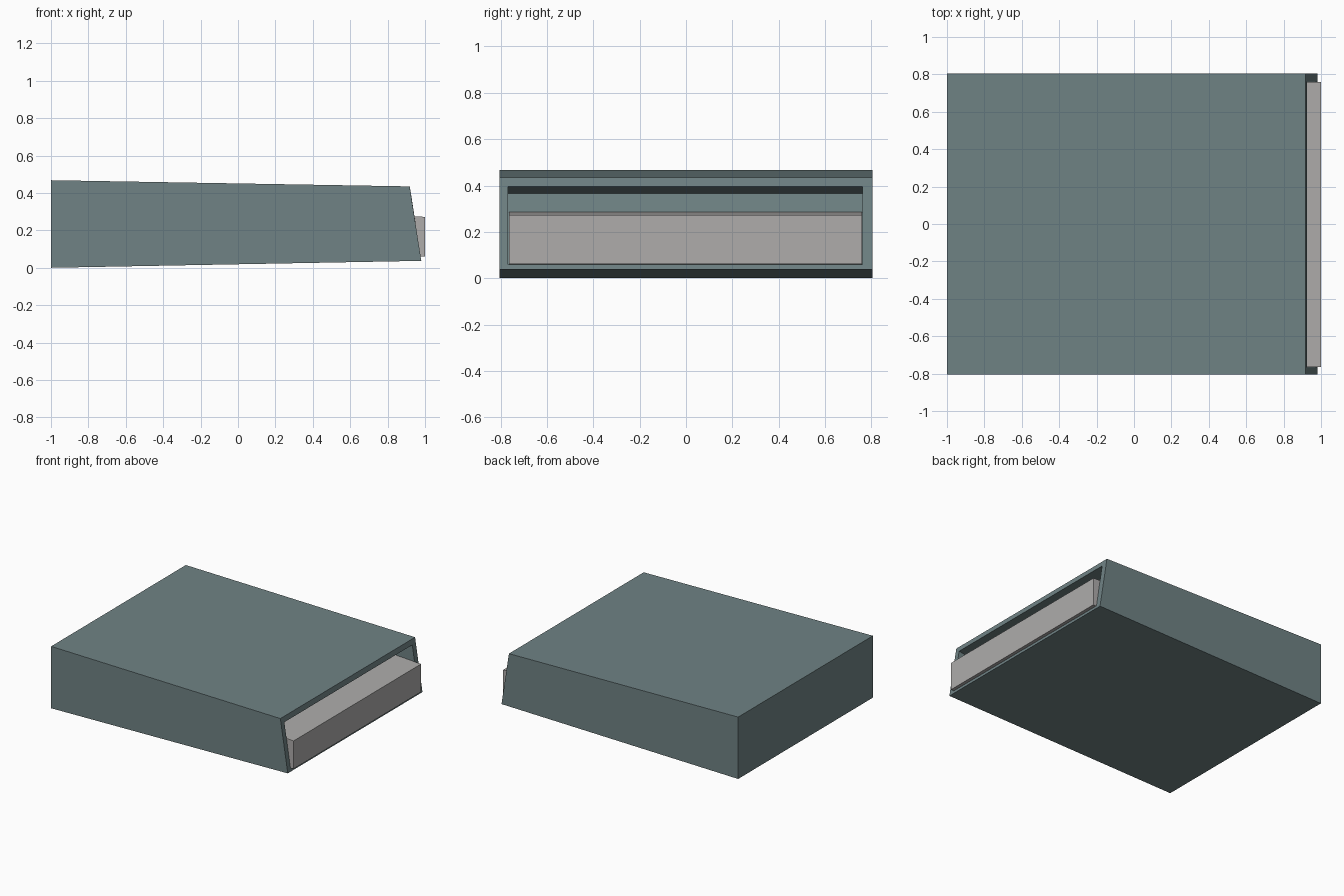
import bpy, bmesh

cube = bpy.data.objects.get("Cube")
if cube:
    bpy.data.objects.remove(cube)


def material(name, rgb):
    m = bpy.data.materials.new(name)
    m.use_nodes = True
    m.diffuse_color = (*rgb, 1)
    m.node_tree.nodes["Principled BSDF"].inputs["Base Color"].default_value = (*rgb, 1)
    return m


def ring(bm, top, bottom, y0, y1):
    """Four corners of a cross-section; top and bottom are (x, z)."""
    return [bm.verts.new((x, y, z)) for (x, z), y in
            ((bottom, y0), (bottom, y1), (top, y1), (top, y0))]


def loft(name, sections, mat):
    """Bridge successive rectangular sections and cap both ends."""
    bm = bmesh.new()
    rings = [ring(bm, *s) for s in sections]
    for a, b in zip(rings, rings[1:]):
        for i in range(4):
            j = (i + 1) % 4
            bm.faces.new((a[i], a[j], b[j], b[i]))
    bm.faces.new(rings[0][::-1])
    bm.faces.new(rings[-1])
    bmesh.ops.recalc_face_normals(bm, faces=bm.faces)
    mesh = bpy.data.meshes.new(name)
    bm.to_mesh(mesh)
    bm.free()
    mesh.materials.append(mat)
    obj = bpy.data.objects.new(name, mesh)
    bpy.context.collection.objects.link(obj)
    return obj


shell_mat = material("slate green", (0.16, 0.225, 0.232))
tray_mat = material("warm grey", (0.425, 0.415, 0.41))

# Tapered shell: closed end, slanted rim, opening, recessed back wall
loft("shell", [
    ((-1, 0.468), (-1, 0), -0.805, 0.805),
    ((0.918, 0.435), (0.98, 0.037), -0.805, 0.805),
    ((0.925, 0.395), (0.976, 0.06), -0.767, 0.762),
    ((0.727, 0.365), (0.775, 0.043), -0.767, 0.762),
], shell_mat)

# Tray protruding from the lower part of the opening
loft("tray", [
    ((0.735, 0.286), (0.765, 0.048), -0.764, 0.759),
    ((1, 0.272), (1, 0.061), -0.764, 0.759),
], tray_mat)
